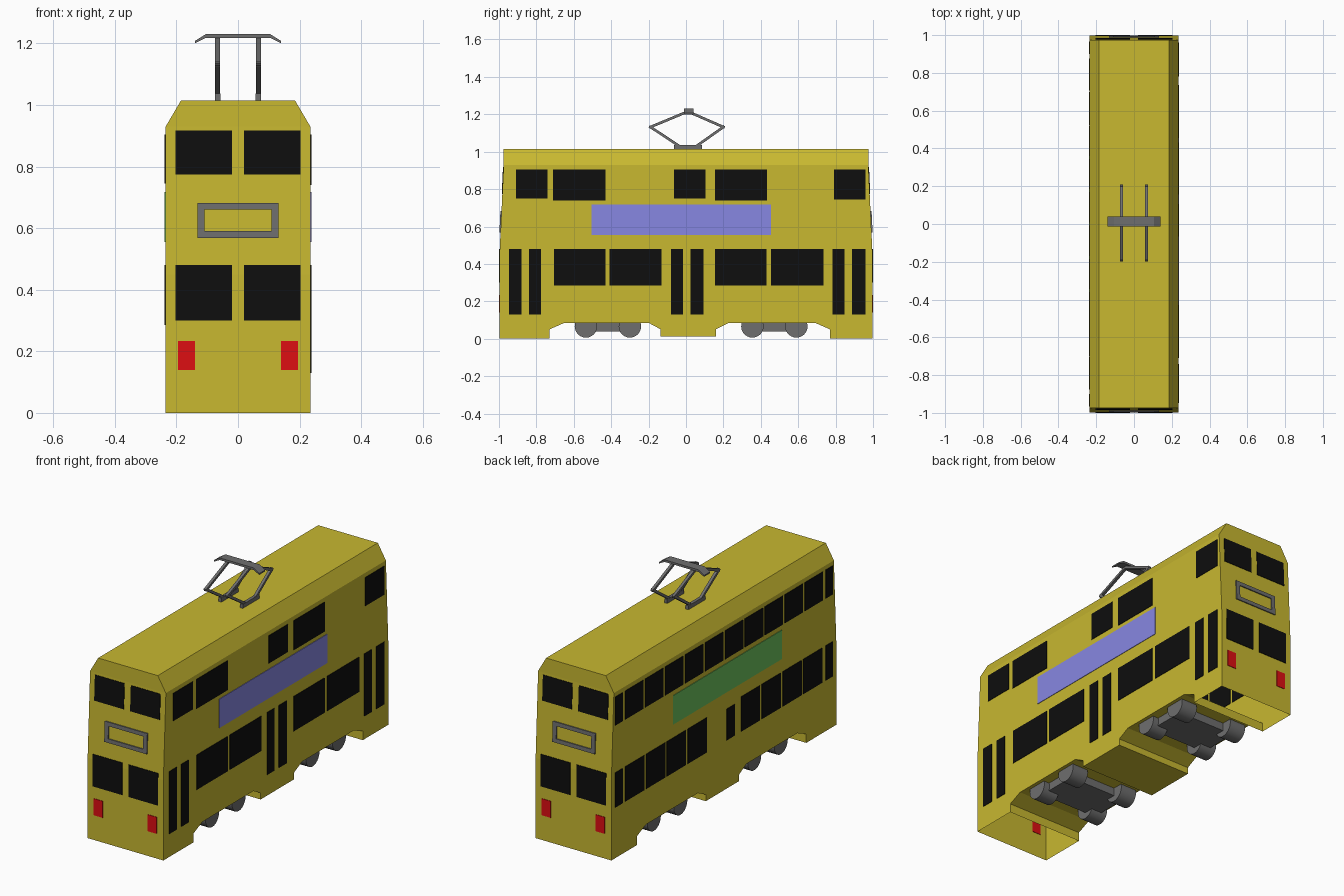
import bpy, bmesh, math
from mathutils import Vector, Matrix

if "Cube" in bpy.data.objects:
    bpy.data.objects.remove(bpy.data.objects["Cube"])


def material(name, r, g, b):
    lin = lambda c: ((c / 255 + 0.055) / 1.055) ** 2.4 if c > 10 else c / 255 / 12.92
    m = bpy.data.materials.new(name)
    m.diffuse_color = (lin(r), lin(g), lin(b), 1)
    m.use_nodes = True
    m.node_tree.nodes["Principled BSDF"].inputs["Base Color"].default_value = m.diffuse_color
    return m


YELLOW = material("mustard_yellow", 200, 184, 48)
BLACK = material("window_black", 14, 14, 14)
GREY = material("metal_grey", 110, 110, 110)
RED = material("lamp_red", 222, 14, 18)
BLUE = material("panel_blue", 135, 135, 226)
GREEN = material("panel_green", 108, 192, 92)

HALF_W, HALF_L = 0.235, 0.997


def finish(name, bm, mat):
    bmesh.ops.recalc_face_normals(bm, faces=bm.faces)
    me = bpy.data.meshes.new(name)
    bm.to_mesh(me)
    bm.free()
    me.materials.append(mat)
    ob = bpy.data.objects.new(name, me)
    bpy.context.collection.objects.link(ob)
    return ob


def box(bm, x0, x1, y0, y1, z0, z1):
    m = Matrix.Translation(((x0 + x1) / 2, (y0 + y1) / 2, (z0 + z1) / 2))
    m = m @ Matrix.Diagonal((x1 - x0, y1 - y0, z1 - z0, 1))
    return bmesh.ops.create_cube(bm, size=1, matrix=m)["verts"]


def prism(bm, profile, x0, x1):
    """Extrude a (y, z) outline across x."""
    f = bm.faces.new([bm.verts.new((x0, y, z)) for y, z in profile])
    ext = bmesh.ops.extrude_face_region(bm, geom=[f], use_keep_orig=True)["geom"]
    bmesh.ops.translate(bm, vec=(x1 - x0, 0, 0),
                        verts=[v for v in ext if isinstance(v, bmesh.types.BMVert)])


def end_y(z):
    """Half length of the body at height z: the ends lean in above the waist."""
    return HALF_L - 0.022 * min(max((z - 0.45) / 0.48, 0), 1)


# Body shell: side outline with wheel arches, extruded across, roof edges cut off
outline = [(-HALF_L, 0), (-0.73, 0), (-0.73, 0.05), (-0.65, 0.085), (-0.2, 0.085),
           (-0.135, 0.05), (-0.135, 0.013), (0.16, 0.013), (0.16, 0.05), (0.23, 0.085),
           (0.69, 0.085), (0.77, 0.05), (0.77, 0), (HALF_L, 0), (HALF_L, 0.45),
           (0.975, 0.93), (0.975, 1.015), (-0.975, 1.015), (-0.975, 0.93), (-HALF_L, 0.45)]
bm = bmesh.new()
prism(bm, outline, -HALF_W, HALF_W)
for s in (-1, 1):
    cut = bmesh.ops.bisect_plane(bm, geom=bm.verts[:] + bm.edges[:] + bm.faces[:],
                                 plane_co=(s * HALF_W, 0, 0.93),
                                 plane_no=(s * 0.085, 0, 0.05), clear_outer=True)
    bmesh.ops.holes_fill(bm, edges=[e for e in bm.edges if e.is_boundary], sides=0)
bmesh.ops.recalc_face_normals(bm, faces=bm.faces)
# the two end compartments are open underneath
open_ends = [f for f in bm.faces if all(v.co.z < 0.005 for v in f.verts)]
bmesh.ops.delete(bm, geom=open_ends, context='FACES')
finish("body", bm, YELLOW)


def side_plates(name, side, rects, mat, out=0.003):
    """Thin plates on a long side; rects are (y0, y1, z0, z1)."""
    bm = bmesh.new()
    for y0, y1, z0, z1 in rects:
        xs = sorted((side * (HALF_W - 0.003), side * (HALF_W + out)))
        box(bm, xs[0], xs[1], y0, y1, z0, z1)
    finish(name, bm, mat)


def end_plates(name, rects, mat, out=0.003):
    """Thin plates following both leaning ends; rects are (x0, x1, z0, z1)."""
    bm = bmesh.new()
    for s in (-1, 1):
        for x0, x1, z0, z1 in rects:
            for v in box(bm, x0, x1, -1, 1, z0, z1):
                v.co.y = s * (end_y(v.co.z) + (out if v.co.y > 0 else -0.003))
    finish(name, bm, mat)


# Right side: windows, doors and blue panel
upper = [(-0.91, -0.74, 0.75, 0.905), (-0.71, -0.43, 0.74, 0.905), (-0.065, 0.105, 0.75, 0.905),
         (0.155, 0.432, 0.74, 0.905), (0.79, 0.96, 0.745, 0.905)]
lower = [(a, b, 0.285, 0.48) for a, b in
         ((-0.705, -0.43), (-0.41, -0.13), (0.155, 0.43), (0.455, 0.735))]
doors = [(a, b, 0.13, 0.48) for a, b in ((-0.947, -0.88), (-0.84, -0.775), (-0.08, -0.015),
                                         (0.025, 0.093), (0.782, 0.848), (0.887, 0.96))]
side_plates("right_windows", 1, upper + lower, BLACK)
side_plates("right_doors", 1, doors, BLACK)
side_plates("right_panel", 1, [(-0.505, 0.455, 0.555, 0.717)], BLUE)

# Left side: regular rows of windows and green panel
rows = [(-0.883 + i * 0.1766 + 0.008, -0.883 + (i + 1) * 0.1766 - 0.008, 0.745, 0.905)
        for i in range(10)]
for start in (-0.878, 0.147):
    rows += [(start + i * 0.184 + 0.008, start + (i + 1) * 0.184 - 0.008, 0.285, 0.48)
             for i in range(4)]
for z0, z1 in ((0.745, 0.905), (0.285, 0.48)):
    rows += [(-0.965, -0.9, z0, z1), (0.9, 0.965, z0, z1)]
rows.append((-0.095, -0.022, 0.285, 0.46))
side_plates("left_windows", -1, rows, BLACK)
side_plates("left_panel", -1, [(-0.51, 0.453, 0.555, 0.717)], GREEN)

# Both ends: windows, lamps and destination frame
end_plates("end_windows", [(min(s * 0.02, s * 0.203), max(s * 0.02, s * 0.203), z0, z1)
                           for s in (-1, 1) for z0, z1 in ((0.30, 0.48), (0.775, 0.917))], BLACK)
end_plates("end_lamps", [(-0.195, -0.14, 0.14, 0.233), (0.14, 0.195, 0.14, 0.233)], RED)
end_plates("destination_frame", [(-0.132, 0.132, 0.568, 0.59), (-0.132, 0.132, 0.66, 0.682),
                                 (-0.132, -0.108, 0.59, 0.66), (0.108, 0.132, 0.59, 0.66)],
           GREY, 0.006)

# Bogies: frame plate and four wheels each
for name, y0, y1 in (("front", -0.535, -0.30), ("rear", 0.355, 0.59)):
    bm = bmesh.new()
    box(bm, -0.18, 0.18, y0, y1, 0.04, 0.1)
    finish(name + "_bogie_frame", bm, GREY)
    bm = bmesh.new()
    for y in (y0, y1):
        for x in (-0.165, 0.165):
            m = Matrix.Translation((x, y, 0.066)) @ Matrix.Rotation(math.pi / 2, 4, 'Y')
            bmesh.ops.create_cone(bm, cap_ends=True, segments=24, radius1=0.06, radius2=0.06,
                                  depth=0.1, matrix=m)
    ob = finish(name + "_wheels", bm, GREY)
    bpy.context.view_layer.objects.active = ob
    ob.select_set(True)
    bpy.ops.object.shade_smooth_by_angle(angle=math.radians(35))
    ob.select_set(False)

# Pantograph: feet, diamond arms and a bent contact bar
bm = bmesh.new()
for x in (-0.066, 0.066):
    box(bm, x - 0.009, x + 0.009, -0.065, 0.085, 1.013, 1.037)
finish("pantograph_feet", bm, GREY)

bm = bmesh.new()
joints = [(-0.04, 1.033), (-0.19, 1.132), (0.01, 1.215), (0.2, 1.132), (0.06, 1.033)]
for x in (-0.066, 0.066):
    for a, b in zip(joints, joints[1:]):
        d = (Vector(b) - Vector(a)).normalized() * 0.007
        n = Vector((-d.y, d.x))
        a, b = Vector(a) - d, Vector(b) + d
        prism(bm, [a + n, b + n, b - n, a - n], x - 0.008, x + 0.008)
finish("pantograph_arms", bm, GREY)

bm = bmesh.new()
bar = [(-0.14, 1.2), (-0.105, 1.218), (0.105, 1.218), (0.14, 1.2),
       (0.14, 1.208), (0.105, 1.23), (-0.105, 1.23), (-0.14, 1.208)]
f = bm.faces.new([bm.verts.new((x, -0.012, z)) for x, z in bar])
ext = bmesh.ops.extrude_face_region(bm, geom=[f], use_keep_orig=True)["geom"]
bmesh.ops.translate(bm, vec=(0, 0.052, 0),
                    verts=[v for v in ext if isinstance(v, bmesh.types.BMVert)])
finish("pantograph_contact_bar", bm, GREY)
